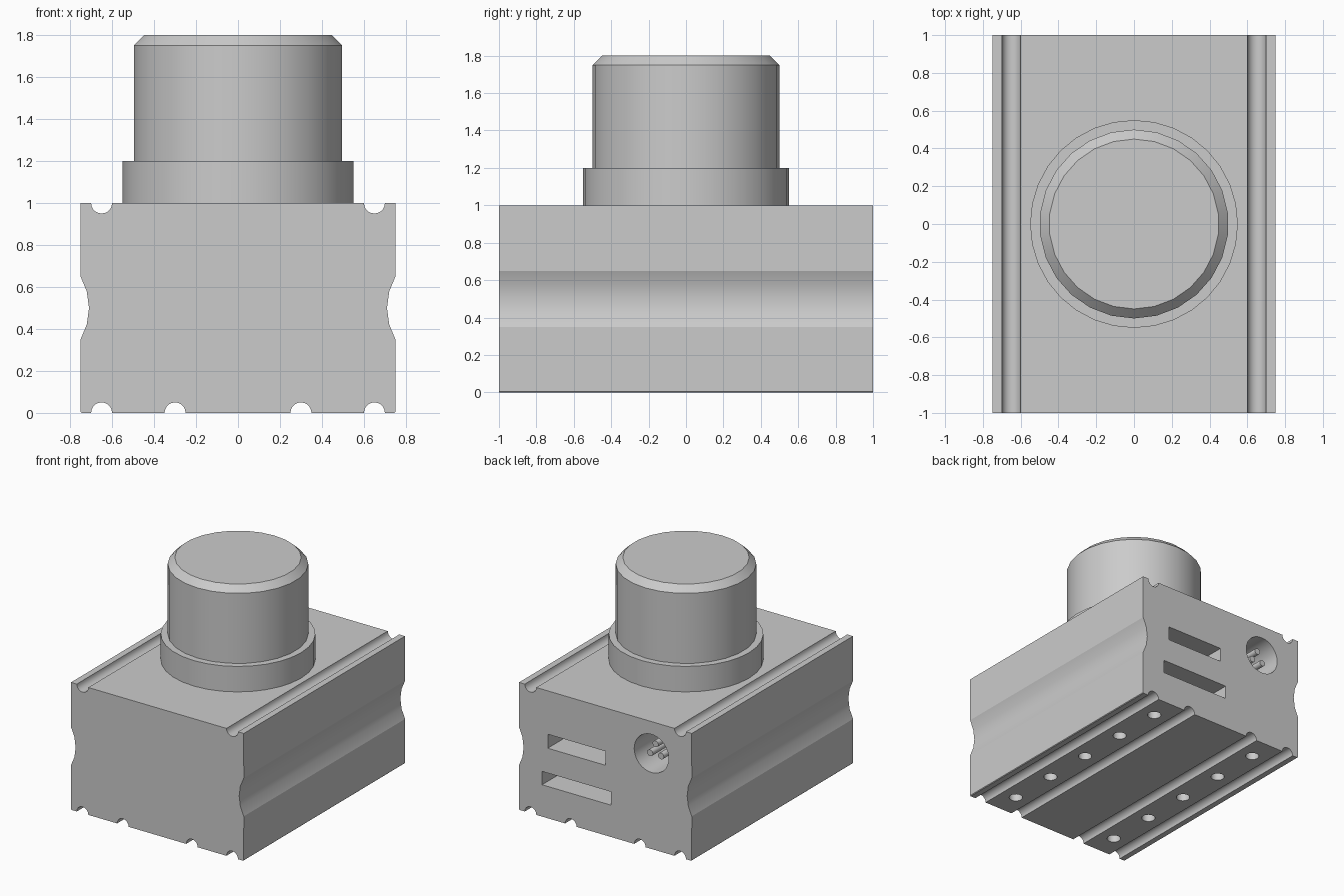
import bpy, bmesh, math
from mathutils import Matrix, Vector

cube = bpy.data.objects.get("Cube")
if cube:
    bpy.data.objects.remove(cube, do_unlink=True)

grey = bpy.data.materials.new("plain grey")
grey.use_nodes = True
colour = (0.6, 0.6, 0.6, 1)
grey.diffuse_color = colour
grey.node_tree.nodes["Principled BSDF"].inputs["Base Color"].default_value = colour


def make_object(name, bm, smooth=True):
    bmesh.ops.recalc_face_normals(bm, faces=bm.faces[:])
    mesh = bpy.data.meshes.new(name)
    bm.to_mesh(mesh)
    bm.free()
    mesh.materials.append(grey)
    obj = bpy.data.objects.new(name, mesh)
    bpy.context.collection.objects.link(obj)
    if smooth:
        smooth_shade(obj)
    return obj


def smooth_shade(obj):
    bpy.ops.object.select_all(action='DESELECT')
    obj.select_set(True)
    bpy.context.view_layer.objects.active = obj
    bpy.ops.object.shade_smooth_by_angle(angle=math.radians(20))


def arc(cx, cz, r, start, end, steps):
    angles = [math.radians(start + (end - start) * i / steps) for i in range(steps + 1)]
    return [(cx + r * math.cos(a), cz + r * math.sin(a)) for a in angles]


def add_cylinder(bm, centre, r, depth, axis, segments):
    turn = Vector((0, 0, 1)).rotation_difference(Vector(axis)).to_matrix().to_4x4()
    bmesh.ops.create_cone(bm, cap_ends=True, segments=segments, radius1=r, radius2=r,
                          depth=depth, matrix=Matrix.Translation(centre) @ turn)


def add_box(bm, x0, x1, y0, y1, z0, z1):
    move = Matrix.Translation(((x0 + x1) / 2, (y0 + y1) / 2, (z0 + z1) / 2))
    size = Matrix.Diagonal((x1 - x0, y1 - y0, z1 - z0, 1))
    bmesh.ops.create_cube(bm, size=1, matrix=move @ size)


# Grooved body: half profile from bottom to top, mirrored and extruded
half = []
for x in (0.3, 0.65):
    half += arc(x, 0, 0.05, 180, 0, 10)
half += [(0.745, 0), (0.75, 0.005)]
half += arc(1.01, 0.5, 0.3, 210, 150, 4)
half += [(0.75, 1)]
half += arc(0.65, 1, 0.05, 360, 180, 10)
profile = half + [(-x, z) for x, z in reversed(half)]
bm = bmesh.new()
face = bm.faces.new([bm.verts.new((x, -1, z)) for x, z in profile])
ends = bmesh.ops.extrude_face_region(bm, geom=[face])["geom"]
bmesh.ops.translate(bm, vec=(0, 2, 0),
                    verts=[v for v in ends if isinstance(v, bmesh.types.BMVert)])
body = make_object("body", bm, smooth=False)

# Cutter for rear slots, rear socket and underside holes
bm = bmesh.new()
add_box(bm, 0, 0.5, 0.5, 1.1, 0.55, 0.66)
add_box(bm, -0.05, 0.55, 0.5, 1.1, 0.25, 0.355)
add_cylinder(bm, (-0.4, 0.9, 0.75), 0.15, 0.6, (0, 1, 0), 32)
for side in (-1, 1):
    for i in range(5):
        add_cylinder(bm, (side * 0.475, -0.8 + 0.4 * i, 0), 0.05, 0.4, (0, 0, 1), 20)
cutter = make_object("opening_cutter", bm, smooth=False)
cutter.hide_render = True
cut = body.modifiers.new("openings", 'BOOLEAN')
cut.operation = 'DIFFERENCE'
cut.solver = 'EXACT'
cut.object = cutter
bpy.context.view_layer.objects.active = body
bpy.ops.object.modifier_apply(modifier=cut.name)
bpy.data.objects.remove(cutter, do_unlink=True)
smooth_shade(body)

# Three contact pins inside the socket
bm = bmesh.new()
for angle in (90, 210, 330):
    a = math.radians(angle)
    add_cylinder(bm, (-0.4 + 0.055 * math.cos(a), 0.775, 0.75 + 0.055 * math.sin(a)),
                 0.025, 0.35, (0, 1, 0), 20)
make_object("socket_pins", bm)

# Collar and chamfered round head
bm = bmesh.new()
add_cylinder(bm, (0, 0, 1.1), 0.55, 0.2, (0, 0, 1), 32)
make_object("collar", bm)

bm = bmesh.new()
add_cylinder(bm, (0, 0, 1.5), 0.5, 0.6, (0, 0, 1), 26)
rim = [e for e in bm.edges if all(v.co.z > 1.7 for v in e.verts)]
bmesh.ops.bevel(bm, geom=rim, offset=0.05, segments=1, affect='EDGES')
make_object("round_head", bm)
